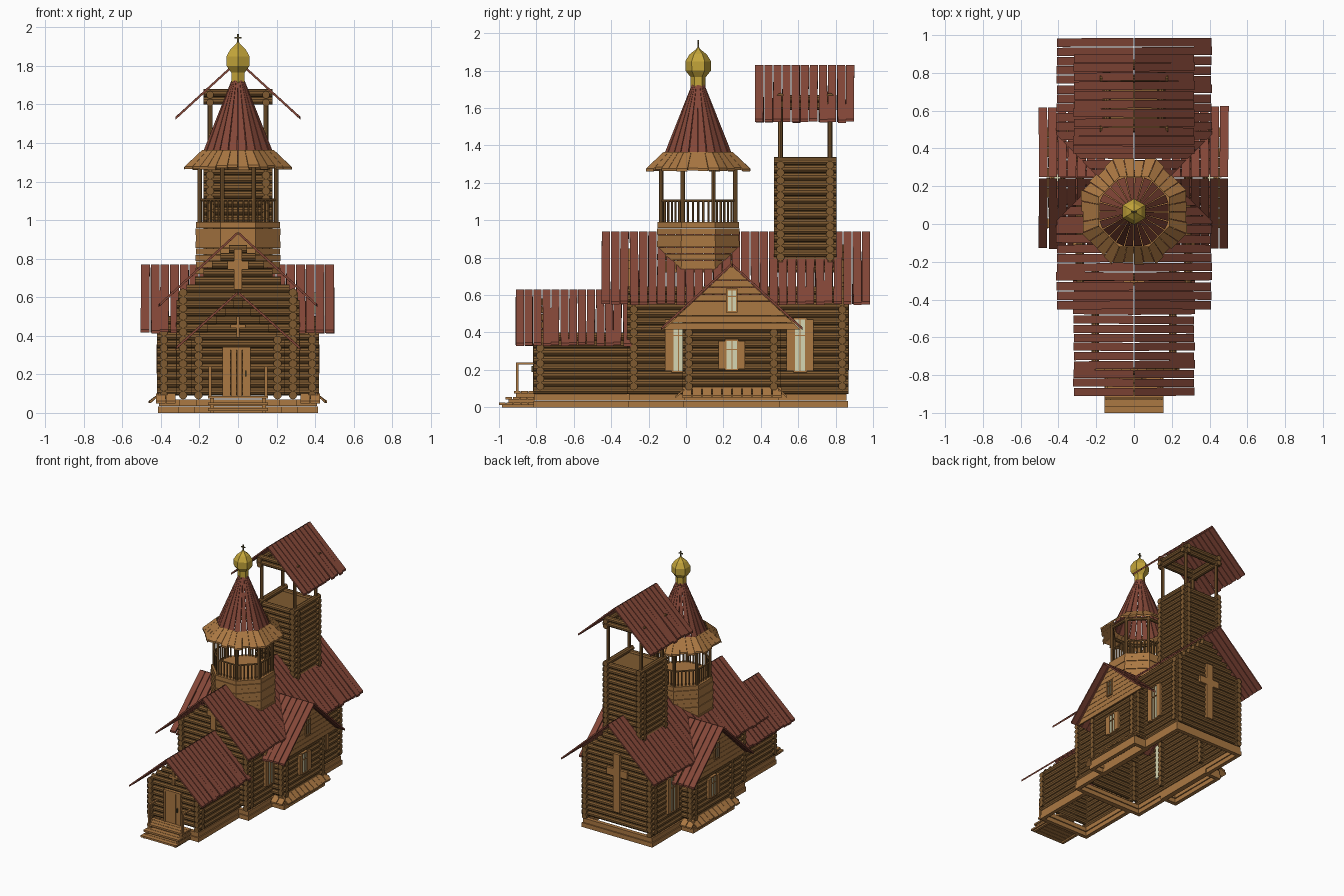
import bpy, bmesh, math, random
from mathutils import Matrix, Vector

if "Cube" in bpy.data.objects:
    bpy.data.objects.remove(bpy.data.objects["Cube"])
random.seed(4)

def srgb(r, g, b):
    return tuple(((c + 0.055) / 1.055) ** 2.4 for c in (r, g, b)) + (1,)

COLOURS = {"log_brown": srgb(.50, .355, .19), "plank_tan": srgb(.67, .47, .26),
           "roof_red": srgb(.52, .28, .22), "gold": srgb(.77, .65, .23),
           "window_cream": srgb(.84, .84, .70), "dark_metal": srgb(.36, .32, .20)}
MATS = {}
for n, c in COLOURS.items():
    MATS[n] = bpy.data.materials.new(n)
    MATS[n].diffuse_color = c
PARTS = {}

def part(name, mat):
    if name not in PARTS:
        PARTS[name] = (bmesh.new(), mat)
    return PARTS[name][0]

def box(bm, x0, x1, y0, y1, z0, z1):
    m = Matrix.Translation(((x0 + x1) / 2, (y0 + y1) / 2, (z0 + z1) / 2)) @ \
        Matrix.Diagonal((abs(x1 - x0), abs(y1 - y0), abs(z1 - z0), 1))
    bmesh.ops.create_cube(bm, size=1, matrix=m)

def log(bm, p, q, r, sides=10):
    p, q = Vector(p), Vector(q)
    rot = (q - p).to_track_quat('Z', 'Y').to_matrix().to_4x4()
    bmesh.ops.create_cone(bm, cap_ends=True, segments=sides, radius1=r, radius2=r,
                          depth=(q - p).length, matrix=Matrix.Translation((p + q) / 2) @ rot)

def slab(bm, pts, vec):
    a = [bm.verts.new(p) for p in pts]
    b = [bm.verts.new(Vector(p) + Vector(vec)) for p in pts]
    bm.faces.new(a)
    bm.faces.new(b[::-1])
    for i in range(len(a)):
        j = (i + 1) % len(a)
        bm.faces.new((a[i], b[i], b[j], a[j]))

def gable_roof(name, along_x, c, half, zr, ze, u0, u1, n):
    """Separate planks running from ridge to eave on both slopes."""
    bm, w = part(name, "roof_red"), (u1 - u0) / n
    for i in range(n):
        for s in (1, -1):
            a, b = u0 + i * w, u0 + (i + 1) * w - .005
            e = random.uniform(-.004, .004)
            prof = [(a, .003, zr), (b, .003, zr), (b + e, half + e, ze - e), (a + e, half + e, ze - e)]
            pts = [(u, c + s * d, z) if along_x else (s * d, u, z) for u, d, z in prof]
            slab(bm, pts, (0, 0, -.015))

R, PITCH, EXT = .0215, .041, .035
def log_walls(name, xs, ys, z0, top_side, top_end, apex=None, slope=.927, x_walls=None, y_walls=None):
    """Stacked logs; end walls (facing y) may rise into a gable."""
    bm = part(name, "log_brown")
    z = z0 + R
    while z < top_side:
        for x in (xs if x_walls is None else x_walls):
            log(bm, (x, ys[0] - EXT, z), (x, ys[1] + EXT, z), R)
        z += PITCH
    z = z0 + R + PITCH / 2
    while z < top_end:
        lo, hi = xs[0] - EXT, xs[1] + EXT
        if apex:
            h = (apex - z) / slope - .035
            lo, hi = max(lo, -h), min(hi, h)
        if hi - lo > .02:
            for y in (ys if y_walls is None else y_walls):
                log(bm, (lo, y, z), (hi, y, z), R)
        z += PITCH

def rim(name, x0, x1, y0, y1):
    bm = part(name, "plank_tan")
    for k, (a, b) in enumerate(((.0, .034), (.036, .07))):
        o = .006 * k
        for x in (x0 + o, x1 - o - .03):
            box(bm, x, x + .03, y0 + o, y1 - o, a, b)
        for y in (y0 + o, y1 - o - .03):
            box(bm, x0 + o, x1 - o, y, y + .03, a, b)

def window(name, s, x, y, z0, z1, w, shutter):
    h, f, t = w / 2, .009, .008
    box(part(name + "_glass", "window_cream"), s * (x - .05), s * x, y - h, y + h, z0, z1)
    bm = part(name + "_frame", "plank_tan")
    for a, b in ((-h - f, -h), (h, h + f), (-.003, .003)):
        box(bm, s * (x - .02), s * (x + t), y + a, y + b, z0 - f, z1 + f)
    for z in (z0 - f, z1, z0 + (z1 - z0) * .68):
        k = f if z in (z0 - f, z1) else .005
        box(bm, s * (x - .02), s * (x + t), y - h, y + h, z, z + k)
    for d in (1, -1) if shutter else ():
        a, b = y + d * (h + f), y + d * (h + f + shutter)
        box(bm, s * (x - .01), s * (x + .01), a, b, z0, z1)

def wall_cross(name, y, z0, z1, w, zarm, arm):
    bm = part(name, "plank_tan")
    box(bm, -w, w, y - .012, y + .012, z0, z1)
    box(bm, -arm, arm, y - .01, y + .01, zarm - w, zarm + w)

# Log walls of nave, porch and bell tower
log_walls("nave_walls", (-.285, .285), (-.28, .835), .07, .63, .9, .925)
log_walls("porch_walls", (-.205, .205), (-.78, -.28), .07, .40, .6, .615, .906, y_walls=(-.78,))
log_walls("bell_tower_walls", (-.145, .145), (.505, .77), .72, 1.34, 1.33)
box(part("bell_tower_floor", "log_brown"), -.15, .15, .5, .775, 1.28, 1.3)

# Roofs
gable_roof("nave_roof", False, 0, .41, .94, .565, -.45, .99, 29)
gable_roof("porch_roof", False, 0, .32, .63, .345, -.91, -.29, 13)
gable_roof("bell_tower_roof", False, 0, .32, 1.83, 1.54, .37, .905, 11)

# Foundations
rim("nave_base", -.31, .31, -.31, .865)
rim("porch_base", -.225, .225, -.815, -.29)

# Transepts on both sides
for s in (1, -1):
    side = "right" if s > 0 else "left"
    log_walls(side + "_transept_walls", sorted((s * .27, s * .385)), (.015, .47), .07, .5, .5,
              x_walls=(s * .385,))
    gable_roof(side + "_transept_roof", True, .245, .375, .77, .43, *sorted((s * .15, s * .503)), 7)
    rim(side + "_transept_base", *sorted((s * .27, s * .415)), -.015, .5)
    # Plank gable
    bm = part(side + "_transept_gable", "plank_tan")
    z = .415
    while z < .73:
        z1 = min(z + .036, .75)
        a, b = (.757 - z) / .93, (.757 - z1) / .93
        slab(bm, [(s * .425, .245 + d, zz) for d, zz in ((-a, z), (a, z), (b, z1), (-b, z1))],
             (s * .012, 0, 0))
        z += .038
    # Sloping weather skirt
    bm = part(side + "_transept_skirt", "plank_tan")
    for i in range(10):
        a, b = -.02 + i * .0535, -.02 + (i + 1) * .0535 - .004
        e = random.uniform(-.006, .006)
        slab(bm, [(s * .405, a, .105), (s * .405, b, .105), (s * (.458 + e), b, .062), (s * (.458 + e), a, .062)],
             (0, 0, -.012))
    for y, d in ((-.01, -.045), (.495, .045)):
        for i in range(2):
            a, b = s * (.325 + i * .052), s * (.373 + i * .052)
            slab(bm, [(a, y, .1), (b, y, .1), (b, y + d, .062), (a, y + d, .062)], (0, 0, -.012))
    # Windows
    window(side + "_transept_window", s, .412, .245, .205, .355, .055, .035)
    window(side + "_gable_window", s, .44, .245, .515, .625, .042, 0)
    window(side + "_rear_nave_window", s, .312, .61, .195, .47, .055, .035)
    window(side + "_front_nave_window", s, .312, -.04, .195, .47, .055, .035)

# Wall crosses
wall_cross("porch_cross", -.803, .39, .50, .009, .45, .04)
wall_cross("nave_front_cross", -.303, .64, .85, .022, .765, .055)
wall_cross("nave_back_cross", .86, .2, .66, .028, .51, .09)

# Door
bm = part("door", "plank_tan")
for i in range(4):
    box(bm, -.066 + i * .03, -.038 + i * .03, -.812, -.77, .085, .325)
for x in (-.08, .052):
    box(bm, x, x + .014, -.818, -.77, .08, .34)
box(bm, -.08, .066, -.818, -.77, .326, .342)
box(part("door_handle", "dark_metal"), .036, .044, -.826, -.81, .19, .22)

# Steps and handrails
bm = part("steps", "plank_tan")
for y0, z in ((-1.0, .025), (-.965, .055), (-.92, .088)):
    y = y0
    while y < -.83:
        box(bm, -.155, .155, y, min(y + .036, -.81), z - .014, z)
        y += .039
for x in (-.145, .125):
    box(bm, x, x + .02, -.985, -.81, 0, .02)
    box(bm, x, x + .02, -.95, -.81, .02, .045)
    box(bm, x, x + .02, -.91, -.81, .045, .078)
bm = part("handrails", "plank_tan")
for x in (-.145, .145):
    box(bm, x - .007, x + .007, -.91, -.896, .08, .24)
    box(bm, x - .007, x + .007, -.91, -.8, .228, .24)

# Bell tower posts and top frame
bm = part("bell_tower_posts", "log_brown")
for x in (-.145, .145):
    for y in (.505, .77):
        log(bm, (x, y, 1.3), (x, y, 1.66), .013, 8)
for z in (1.61, 1.65):
    for x in (-.145, .145):
        log(bm, (x, .47, z), (x, .805, z), .02)
    for y in (.505, .77):
        log(bm, (-.18, y, z + .01), (.18, y, z + .01), .02)

# Octagonal belfry
CY = .065
def octo(ap, a, z):
    k = (a + math.pi / 8) % (math.pi / 4) - math.pi / 8
    r = ap / math.cos(k)
    return Vector((r * math.cos(a), CY + r * math.sin(a), z))

bm = part("belfry_drum", "plank_tan")
for i in range(8):
    z, rad = .72 + i * .034, (.221 - .003 * (i % 2)) / math.cos(math.pi / 8)
    bmesh.ops.create_cone(bm, cap_ends=True, segments=8, radius1=rad, radius2=rad, depth=.032,
                          matrix=Matrix.Translation((0, CY, z + .016)) @ Matrix.Rotation(math.pi / 8, 4, 'Z'))
posts, rail = part("belfry_posts", "log_brown"), part("belfry_railing", "log_brown")
for i in range(8):
    a, b = (i - .5) * math.pi / 4, (i + .5) * math.pi / 4
    p, q = octo(.198, a, 0), octo(.198, b, 0)
    up = lambda v, z: v + Vector((0, 0, z))
    log(posts, up(p, .98), up(p, 1.31), .012, 8)
    log(posts, up(p, 1.29), up(q, 1.29), .013, 8)
    log(rail, up(p, 1.105), up(q, 1.105), .007, 6)
    for k in range(1, 6):
        v = p.lerp(q, k / 6)
        log(rail, up(v, .985), up(v, 1.105), .006, 6)

# Belfry eave boards and tented roof
eave, tent = part("belfry_eave", "plank_tan"), part("belfry_tent_roof", "roof_red")
for i in range(32):
    a, b = (i - .0) * math.pi / 16, (i + .96) * math.pi / 16
    e = random.uniform(-.006, .006)
    slab(eave, [octo(.185, a, 1.365), octo(.185, b, 1.365), octo(.275 + e, b, 1.28 - e), octo(.275 + e, a, 1.28 - e)],
         (0, 0, -.014))
for i in range(24):
    a, b = i * math.pi / 12, (i + .9) * math.pi / 12
    slab(tent, [octo(.032, a, 1.73), octo(.032, b, 1.73), octo(.182, b, 1.352), octo(.182, a, 1.352)], (0, 0, -.02))

# Gold onion dome, six sided, and its cross
bm = part("onion_dome", "gold")
prof = [(.04, 1.69), (.04, 1.765), (.068, 1.80), (.069, 1.85), (.045, 1.888), (.014, 1.912), (.004, 1.925)]
rings = [[bm.verts.new((r * math.sin(k * math.pi / 3), CY + r * math.cos(k * math.pi / 3), z)) for k in range(6)]
         for r, z in prof]
for lo, hi in zip(rings, rings[1:]):
    for k in range(6):
        bm.faces.new((lo[k], lo[(k + 1) % 6], hi[(k + 1) % 6], hi[k]))
bm.faces.new(rings[0])
bm.faces.new(rings[-1])
bm = part("dome_cross", "dark_metal")
box(bm, -.004, .004, CY - .004, CY + .004, 1.91, 1.965)
box(bm, -.017, .017, CY - .003, CY + .003, 1.943, 1.95)

# Turn every collected part into an object
for name, (bm, mat) in PARTS.items():
    bmesh.ops.recalc_face_normals(bm, faces=bm.faces)
    me = bpy.data.meshes.new(name)
    bm.to_mesh(me)
    bm.free()
    me.materials.append(MATS[mat])
    bpy.context.collection.objects.link(bpy.data.objects.new(name, me))

for m in bpy.data.materials:
    if m.users and not m.is_grease_pencil:
        m.use_nodes = True
        m.node_tree.nodes["Principled BSDF"].inputs["Base Color"].default_value = m.diffuse_color
